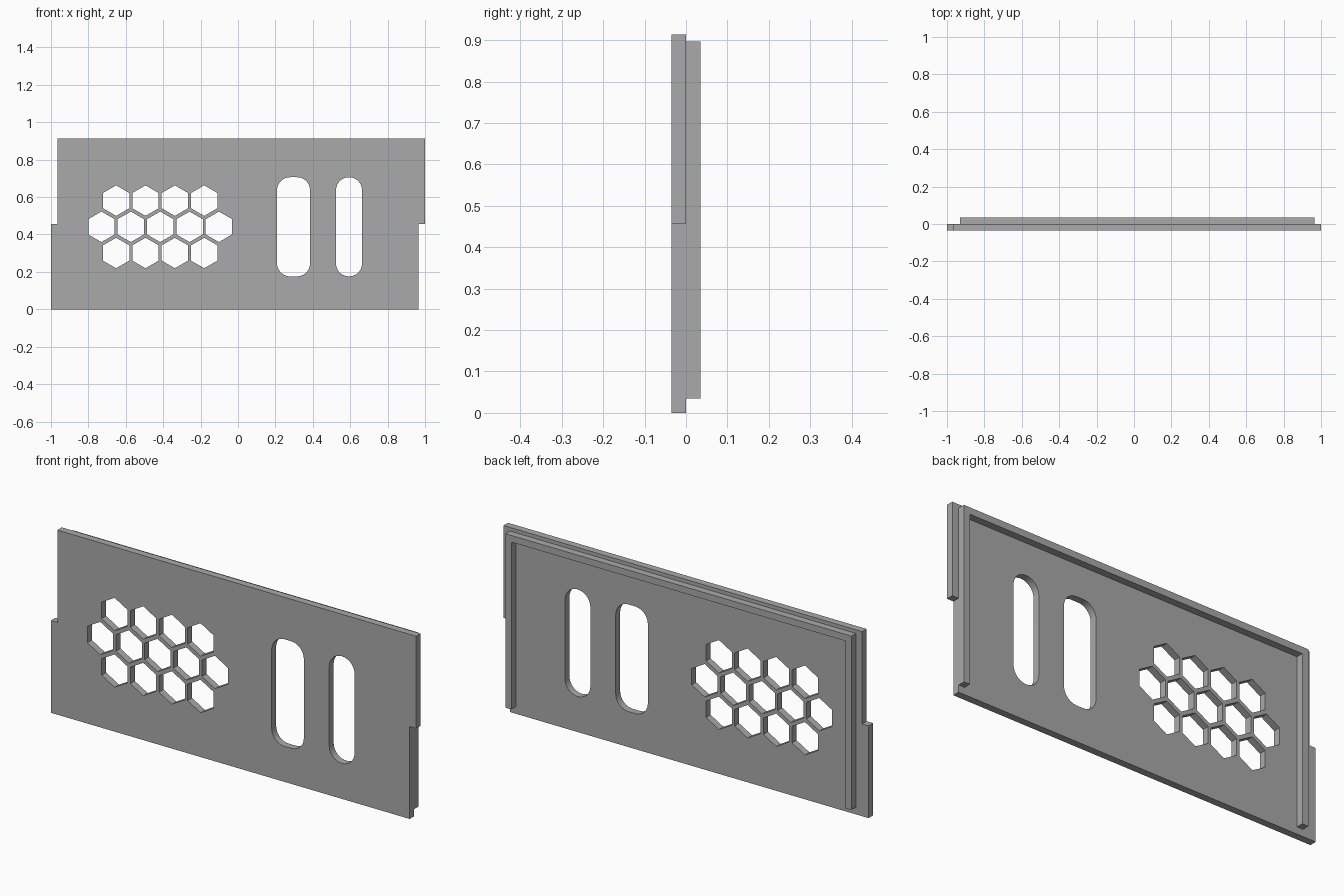
import bpy, bmesh, math
from mathutils import Matrix

cube = bpy.data.objects.get("Cube")
if cube:
    bpy.data.objects.remove(cube, do_unlink=True)

grey = bpy.data.materials.new("plain grey")
grey.use_nodes = True
colour = (0.4, 0.4, 0.4, 1)
grey.diffuse_color = colour
grey.node_tree.nodes["Principled BSDF"].inputs["Base Color"].default_value = colour

THICK = 0.035
HEIGHT = 0.914


def hexagon(cx, cz, r):
    return [(cx + r * math.sin(math.pi * k / 3), cz + r * math.cos(math.pi * k / 3))
            for k in range(6)]


def rounded_slot(x0, x1, z0, z1, r, steps=10):
    corners = [(x1 - r, z1 - r), (x0 + r, z1 - r), (x0 + r, z0 + r), (x1 - r, z0 + r)]
    return [(cx + r * math.cos(a), cz + r * math.sin(a))
            for q, (cx, cz) in enumerate(corners)
            for a in [(q + s / steps) * math.pi / 2 for s in range(steps + 1)]]


def extruded_plate(name, loops, y0, y1):
    """Fill closed x-z outlines (inner loops become holes) between two depths."""
    curve = bpy.data.curves.new(name, "CURVE")
    curve.dimensions = "2D"
    curve.fill_mode = "BOTH"
    curve.extrude = (y1 - y0) / 2
    for loop in loops:
        spline = curve.splines.new("POLY")
        spline.points.add(len(loop) - 1)
        for point, (x, z) in zip(spline.points, loop):
            point.co = (x, z, 0, 1)
        spline.use_cyclic_u = True
    helper = bpy.data.objects.new(name + " outline", curve)
    mesh = bpy.data.meshes.new_from_object(helper)
    bpy.data.objects.remove(helper)
    bpy.data.curves.remove(curve)
    # Stand the plate up and weld its caps to its walls
    bm = bmesh.new()
    bm.from_mesh(mesh)
    bm.transform(Matrix.Translation((0, (y0 + y1) / 2, 0)) @ Matrix.Rotation(math.pi / 2, 4, "X"))
    bmesh.ops.remove_doubles(bm, verts=bm.verts, dist=0.0002)
    bmesh.ops.recalc_face_normals(bm, faces=bm.faces)
    bm.to_mesh(mesh)
    bm.free()
    mesh.name = name
    mesh.materials.clear()
    mesh.materials.append(grey)
    obj = bpy.data.objects.new(name, mesh)
    bpy.context.collection.objects.link(obj)
    bpy.context.view_layer.objects.active = obj
    obj.select_set(True)
    bpy.ops.object.shade_smooth_by_angle(angle=math.radians(30))
    obj.select_set(False)


# Front panel outline, stepped halfway up each end
step = 0.457
panel = [(-1, 0), (0.965, 0), (0.965, step), (1, step),
         (1, HEIGHT), (-0.965, HEIGHT), (-0.965, step), (-1, step)]

# Honeycomb vent: rows of four, five and four cells
pitch = 0.157
holes = []
for row, count in enumerate((4, 5, 4)):
    for i in range(count):
        x = -0.416 + (i - (count - 1) / 2) * pitch
        holes.append(hexagon(x, 0.301 + row * 0.14, 0.0815))

# Two upright slots
holes.append(rounded_slot(0.209, 0.385, 0.176, 0.706, 0.0693))
holes.append(rounded_slot(0.524, 0.663, 0.176, 0.706, 0.0693))
extruded_plate("panel", [panel] + holes, -THICK, 0)

# Three-sided locating rim on the back, open at the bottom
left, right, bottom, top, width = -0.93, 0.965, 0.035, 0.896, 0.033
rim = [(left, bottom), (left + width, bottom), (left + width, top - width),
       (right - width, top - width), (right - width, bottom), (right, bottom),
       (right, top), (left, top)]
extruded_plate("back_rim", [rim], 0, THICK)
